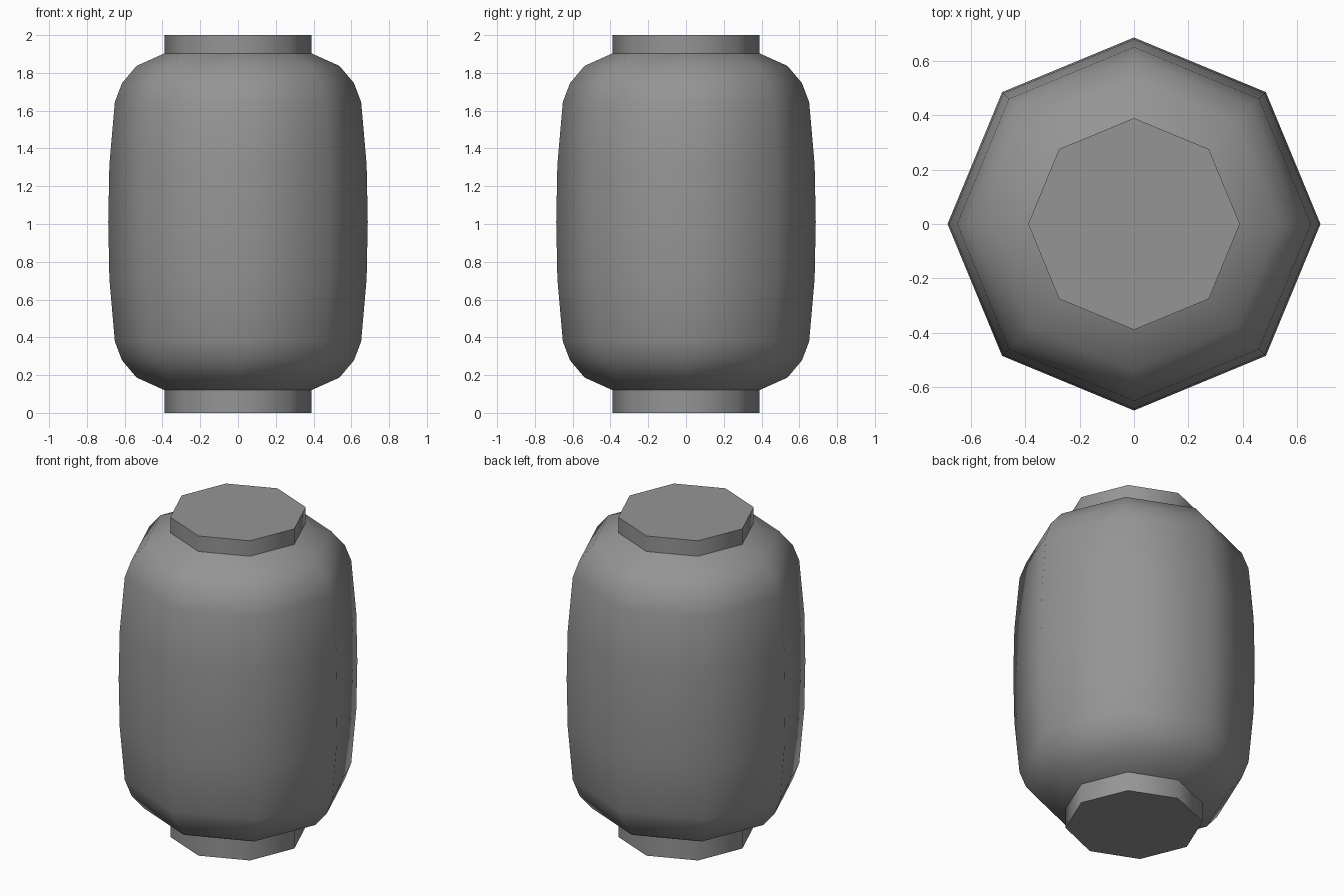
import bpy, bmesh, math

if "Cube" in bpy.data.objects:
    bpy.data.objects.remove(bpy.data.objects["Cube"])

SIDES = 8

# Dark grey for the whole lantern
grey = bpy.data.materials.new("dark_grey")
grey.diffuse_color = (0.3, 0.3, 0.3, 1.0)
grey.use_nodes = True
grey.node_tree.nodes["Principled BSDF"].inputs["Base Color"].default_value = grey.diffuse_color


def lathe(name, profile, cap_bottom=False, cap_top=False, sharp_angle=60):
    """Revolve (radius, z) points into an octagonal shell, corners on the axes."""
    bm = bmesh.new()
    rings = []
    for r, z in profile:
        rings.append([bm.verts.new((r * math.cos(2 * math.pi * i / SIDES),
                                    r * math.sin(2 * math.pi * i / SIDES), z))
                      for i in range(SIDES)])
    for a, b in zip(rings, rings[1:]):
        for i in range(SIDES):
            j = (i + 1) % SIDES
            bm.faces.new((a[i], a[j], b[j], b[i]))
    if cap_bottom:
        bm.faces.new(rings[0][::-1])
    if cap_top:
        bm.faces.new(rings[-1])
    mesh = bpy.data.meshes.new(name)
    bm.to_mesh(mesh)
    bm.free()
    mesh.materials.append(grey)
    obj = bpy.data.objects.new(name, mesh)
    bpy.context.collection.objects.link(obj)
    bpy.ops.object.select_all(action='DESELECT')
    obj.select_set(True)
    bpy.context.view_layer.objects.active = obj
    bpy.ops.object.shade_smooth_by_angle(angle=math.radians(sharp_angle))
    return obj


# Rounded lantern body: half profile mirrored about its middle
MID = 1.012
half = [(0.39, 0.891), (0.537, 0.825), (0.614, 0.734),
        (0.652, 0.634), (0.681, 0.302)]
body = ([(r, MID - h) for r, h in half] + [(0.687, MID)]
        + [(r, MID + h) for r, h in reversed(half)])
lathe("lantern_body", body)

# Collars closing the lantern at both ends
lathe("bottom_collar", [(0.39, 0.0), (0.39, MID - 0.891)], cap_bottom=True)
lathe("top_collar", [(0.39, MID + 0.891), (0.39, 2.0)], cap_top=True)
